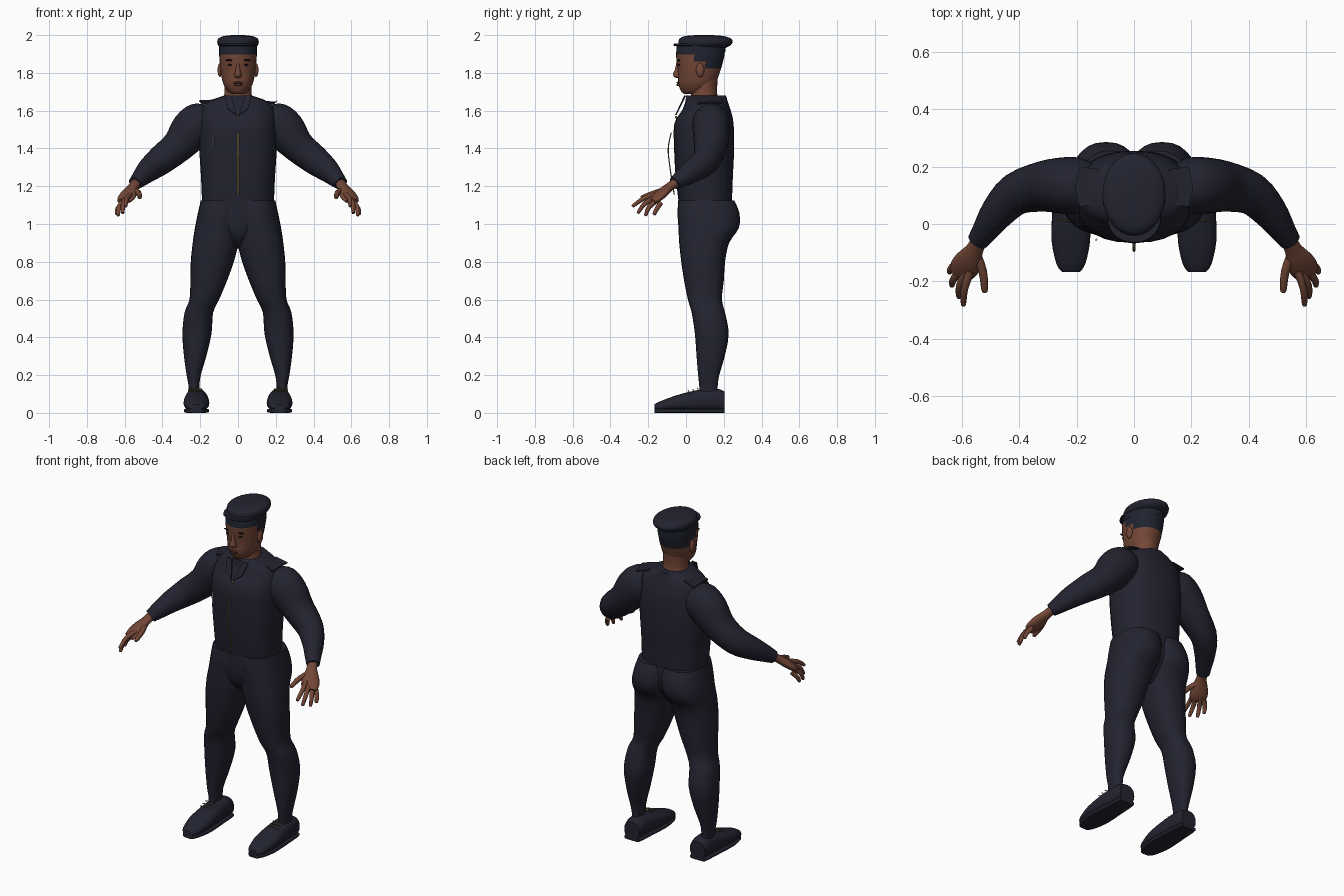
import bpy, bmesh, math
from mathutils import Vector as V


def mat(name, rgb):
    m = bpy.data.materials.new(name)
    m.diffuse_color = (*rgb, 1)
    return m


NAVY = mat("navy_cloth", (0.016, 0.017, 0.029))
HAIR = mat("dark_hair", (0.014, 0.017, 0.029))
SKIN = mat("brown_skin", (0.17, 0.062, 0.037))
LIP = mat("lip_brown", (0.085, 0.027, 0.02))
BLACK = mat("brow_black", (0.008, 0.006, 0.006))
GOLD = mat("dull_gold", (0.21, 0.16, 0.05))
SILVER = mat("pale_silver", (0.5, 0.5, 0.52))


def finish(name, bm, m, mirror=False, angle=50):
    bmesh.ops.recalc_face_normals(bm, faces=bm.faces)
    me = bpy.data.meshes.new(name)
    bm.to_mesh(me)
    bm.free()
    ob = bpy.data.objects.new(name, me)
    bpy.context.collection.objects.link(ob)
    me.materials.append(m)
    if mirror:
        ob.modifiers.new("mirror", "MIRROR").use_mirror_merge = False
    bpy.ops.object.select_all(action="DESELECT")
    ob.select_set(True)
    bpy.context.view_layer.objects.active = ob
    bpy.ops.object.shade_smooth_by_angle(angle=math.radians(angle))
    return ob


def spline(rows, steps):
    """Catmull-Rom interpolation of rows of numbers."""
    out = []
    for i in range(len(rows) - 1):
        p = [rows[max(0, min(len(rows) - 1, i + k))] for k in (-1, 0, 1, 2)]
        for s in range(steps):
            t = s / steps
            out.append([0.5 * (2 * b + (c - a) * t + (2 * a - 5 * b + 4 * c - d) * t * t
                               + (3 * b - a - 3 * c + d) * t ** 3) for a, b, c, d in zip(*p)])
    return out + [list(rows[-1])]


def skin_rings(name, rings, m, mirror=False):
    bm = bmesh.new()
    vs = [[bm.verts.new(p) for p in r] for r in rings]
    n = len(vs[0])
    for a, b in zip(vs, vs[1:]):
        for i in range(n):
            bm.faces.new((a[i], a[(i + 1) % n], b[(i + 1) % n], b[i]))
    bm.faces.new(vs[0])
    bm.faces.new(vs[-1])
    return finish(name, bm, m, mirror)


def ring(c, u, v, ru, rv, e=2.0, n=28):
    pts = []
    for i in range(n):
        a = 2 * math.pi * i / n
        ca, sa = math.cos(a), math.sin(a)
        pts.append(c + u * ru * math.copysign(abs(ca) ** (2 / e), ca)
                   + v * rv * math.copysign(abs(sa) ** (2 / e), sa))
    return pts


X, Y, Z = V((1, 0, 0)), V((0, 1, 0)), V((0, 0, 1))


def stack(name, rows, m, mirror=False, e=2.0, steps=3):
    """Upright loft; rows are z, x_min, x_max, y_front, y_back."""
    return skin_rings(name, [ring(V(((a + b) / 2, (f + k) / 2, z)), X, Y, (b - a) / 2, (k - f) / 2, e)
                             for z, a, b, f, k in spline(rows, steps)], m, mirror)


def tube(name, rows, m, steps=3, n=20):
    """Mirrored limb; rows are x, y, z, width radius, height radius."""
    rows = spline(rows, steps)
    pts = [V(r[:3]) for r in rows]
    rings = []
    for i, r in enumerate(rows):
        t = (pts[min(i + 1, len(pts) - 1)] - pts[max(i - 1, 0)]).normalized()
        u = t.cross(Z).normalized()
        rings.append(ring(pts[i], u, u.cross(t), r[3], r[4], 2, n))
    return skin_rings(name, rings, m, True)


def blob(name, c, r, m, mirror=False):
    bm = bmesh.new()
    bmesh.ops.create_uvsphere(bm, u_segments=16, v_segments=10, radius=1)
    for v in bm.verts:
        v.co = V([c[i] + v.co[i] * r[i] for i in range(3)])
    return finish(name, bm, m, mirror)


def plate(name, pts, thick, m, mirror=False):
    """Thin extruded polygon."""
    bm = bmesh.new()
    f = bm.faces.new([bm.verts.new(p) for p in pts])
    f.normal_update()
    d = f.normal * thick
    for v in [g for g in bmesh.ops.extrude_face_region(bm, geom=[f])["geom"]
              if isinstance(g, bmesh.types.BMVert)]:
        v.co += d
    bm.faces.new([v for v in f.verts]) if not f.is_valid else None
    return finish(name, bm, m, mirror)


# jacket body
stack("jacket", [(1.11, -.19, .19, -.038, .243), (1.25, -.196, .196, -.055, .248),
                 (1.40, -.205, .205, -.063, .255), (1.53, -.203, .203, -.062, .252),
                 (1.60, -.195, .195, -.022, .237), (1.645, -.165, .165, -.004, .222),
                 (1.68, -.075, .075, 0, .212)], NAVY, e=2.4)
# trousers: two legs and a joining seat
stack("trouser_leg", [(1.125, -.03, .197, -.04, .255), (1.06, -.03, .212, -.045, .282),
                      (0.98, -.02, .228, -.04, .28), (0.90, -.004, .24, -.036, .228),
                      (0.80, .022, .25, -.025, .207), (0.70, .058, .252, -.01, .2),
                      (0.60, .10, .257, .01, .19), (0.53, .132, .283, .03, .207),
                      (0.42, .14, .294, .047, .226), (0.30, .168, .286, .056, .205),
                      (0.20, .197, .272, .064, .176), (0.145, .204, .262, .07, .168),
                      (0.10, .204, .262, .07, .168)], NAVY, True, e=2.3)
stack("trouser_seat", [(1.125, -.15, .15, -.042, .246), (1.0, -.16, .16, -.038, .245),
                       (0.92, -.10, .10, -.01, .19), (0.87, -.03, .03, .05, .14)], NAVY, e=2.3)

# shoes: rows are y, half width, bottom, top
SHOE = [(-.168, .03, .014, .045), (-.14, .05, .01, .06), (-.06, .067, .008, .09),
        (.02, .066, .006, .112), (.10, .06, .006, .127), (.17, .056, .006, .127), (.205, .05, .006, .112)]
skin_rings("shoe", [ring(V((.22, y, (b + t) / 2)), X, Z, w, (t - b) / 2, 2.3)
                    for y, w, b, t in spline(SHOE, 3)], NAVY, True)
skin_rings("shoe_sole", [ring(V((.22, y, .011)), X, Z, w * .98, .011, 5)
                         for y, w, b, t in spline(SHOE, 2)], NAVY, True)
for i in range(3):
    y, z = .065 - .025 * i, .131 - .006 * i
    tube("shoe_lace", [(.188, y, z - .006, .0025, .0025), (.225, y - .004, z, .0025, .0025),
                       (.264, y, z - .006, .0025, .0025)], GOLD, 2, 6)

# sleeves
tube("sleeve", [(.15, .13, 1.56, .08, .075), (.195, .133, 1.54, .098, .108), (.25, .134, 1.493, .098, .11),
                (.32, .13, 1.41, .088, .088), (.41, .105, 1.337, .074, .078), (.475, .04, 1.285, .06, .064),
                (.52, -.025, 1.24, .045, .047), (.545, -.06, 1.215, .037, .036)], NAVY)
# shoulder seam flaps
plate("shoulder_flap", [(.12, .07, 1.652), (.19, .06, 1.632), (.205, .13, 1.648),
                        (.19, .20, 1.632), (.12, .19, 1.652)], .007, NAVY, True)

# hands
tube("palm", [(.535, -.045, 1.225, .028, .026), (.553, -.085, 1.198, .03, .023),
              (.575, -.125, 1.165, .046, .025), (.592, -.155, 1.138, .05, .022),
              (.604, -.18, 1.12, .038, .014)], SKIN)
FINGERS = {"index_finger": ((.57, -.165, 1.155), (.59, -.225, 1.135), (.594, -.278, 1.097)),
           "middle_finger": ((.588, -.165, 1.14), (.608, -.218, 1.108), (.61, -.252, 1.062)),
           "ring_finger": ((.605, -.155, 1.125), (.63, -.195, 1.09), (.634, -.213, 1.048)),
           "little_finger": ((.615, -.135, 1.11), (.637, -.155, 1.08), (.642, -.168, 1.052)),
           "thumb": ((.55, -.105, 1.18), (.527, -.165, 1.165), (.52, -.23, 1.142))}
for name, (a, b, c) in FINGERS.items():
    tip = [c[i] + (c[i] - b[i]) * .12 for i in range(3)]
    r = .015 if name == "thumb" else .0125
    tube(name, [(*a, r * 1.15, r * 1.15), (*b, r, r), (*c, r * .75, r * .75),
                (*tip, .003, .003)], SKIN, 3, 10)

# neck and head, hair coloured by height and depth
stack("neck", [(1.64, -.085, .085, .02, .185), (1.69, -.072, .072, .028, .165),
               (1.77, -.072, .072, .03, .168)], SKIN)
head = stack("head", [(1.688, -.025, .025, -.008, .08), (1.70, -.05, .05, -.024, .125),
                      (1.74, -.077, .077, -.04, .155), (1.80, -.091, .091, -.042, .178),
                      (1.86, -.097, .097, -.05, .196), (1.92, -.099, .099, -.05, .205),
                      (1.965, -.08, .08, -.02, .18)], SKIN, e=2.15, steps=5)
head.data.materials.append(HAIR)
for p in head.data.polygons:
    x, y, z = p.center
    if z > 1.898 or (z > 1.825 and y > .095) or (z > 1.86 and y > .05):
        p.material_index = 1
# face features
skin_rings("nose", [ring(V((0, y, z)), X, Y, w, d) for z, y, w, d in spline(
    [(1.855, -.043, .008, .008), (1.82, -.044, .011, .014), (1.793, -.046, .018, .023),
     (1.78, -.044, .019, .019), (1.773, -.04, .012, .012)], 3)], SKIN)
blob("ear", (.096, .075, 1.815), (.012, .022, .037), SKIN, True)
blob("eye", (.038, -.036, 1.843), (.017, .007, .006), BLACK, True)
blob("eyebrow", (.042, -.038, 1.867), (.025, .008, .0055), BLACK, True)
blob("upper_lip", (0, -.041, 1.748), (.027, .009, .006), LIP)
blob("lower_lip", (0, -.04, 1.737), (.023, .01, .007), LIP)

# cap
stack("cap_band", [(1.905, -.101, .101, -.052, .207), (1.945, -.1, .1, -.05, .212)], HAIR, steps=1)
stack("cap_crown", [(1.935, -.093, .093, -.035, .215), (1.948, -.106, .106, -.04, .238),
                    (1.965, -.11, .11, -.04, .247), (1.982, -.104, .104, -.033, .238),
                    (1.995, -.075, .075, -.005, .20), (2.0, -.03, .03, .05, .14)], NAVY)
skin_rings("cap_visor", [ring(V((0, .03, z)), X, Y, w, d, 2.2)
                         for z, w, d in ((1.942, .09, .09), (1.947, .095, .097), (1.956, .093, .093))], NAVY)

# collar lapels, front zip, pin and button
plate("lapel", [(.006, -.052, 1.575), (.055, -.035, 1.61), (.07, .0, 1.678), (.035, -.004, 1.678)],
      .006, NAVY, True)
ZIP = spline([(-.062, 1.155), (-.085, 1.30), (-.094, 1.40), (-.078, 1.485)], 4)
skin_rings("front_zip", [ring(V((0, y, z)), X, Y, .0045, .003, 2, 8) for y, z in ZIP], GOLD)
blob("collar_button", (0, -.052, 1.565), (.006, .006, .008), GOLD)
plate("chest_pin", [(-.131, -.05, 1.40), (-.127, -.053, 1.40), (-.127, -.053, 1.47), (-.131, -.05, 1.47)],
      .008, SILVER)
